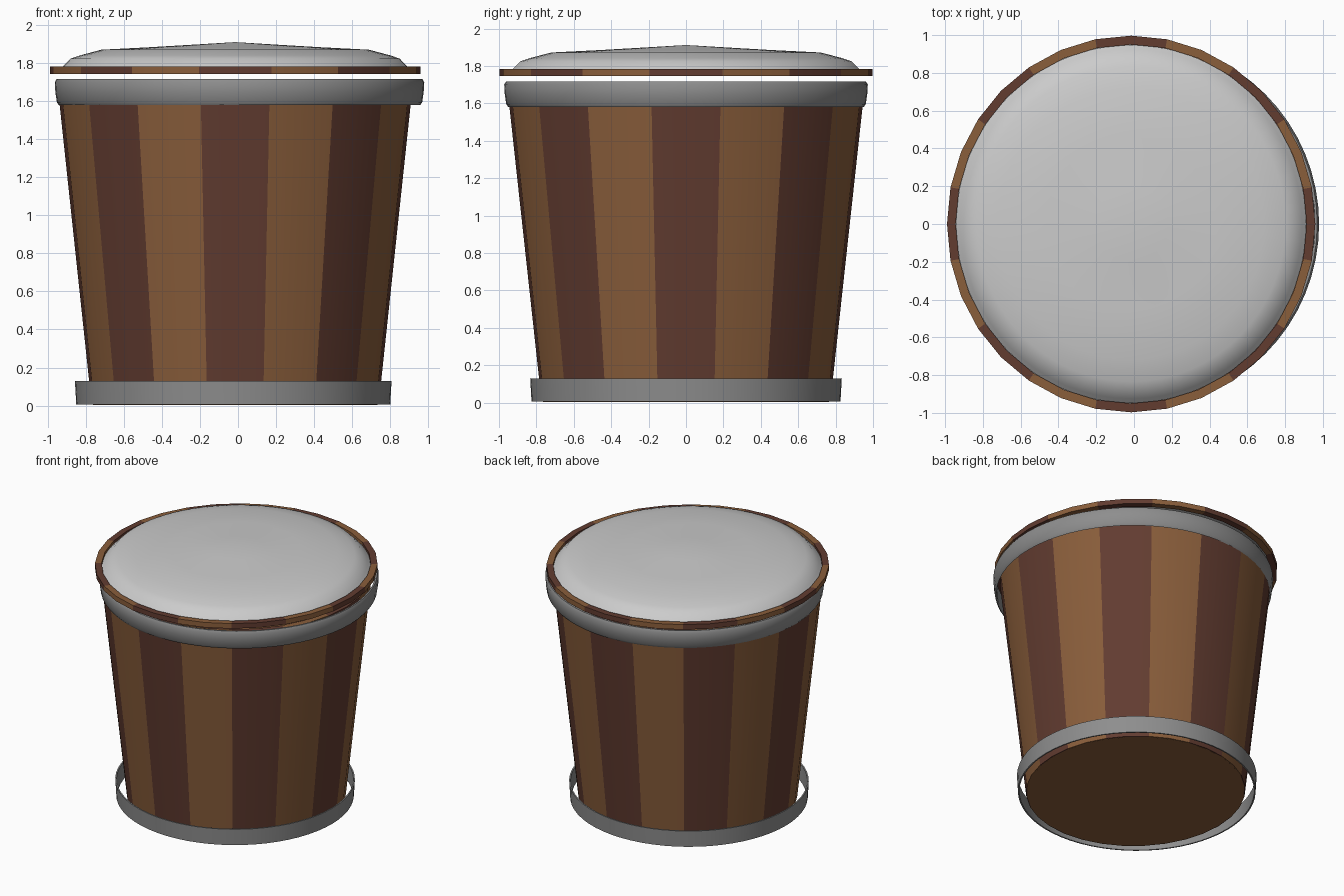
import bpy, bmesh
from math import sin, cos, pi

if "Cube" in bpy.data.objects:
    bpy.data.objects.remove(bpy.data.objects["Cube"])

CX, SX = -0.015, 0.978      # wood is slightly narrower in x and a touch off centre
STAVES = 16


def material(name, rgb):
    m = bpy.data.materials.new(name)
    m.diffuse_color = (*rgb, 1)
    m.use_nodes = True
    m.node_tree.nodes["Principled BSDF"].inputs["Base Color"].default_value = m.diffuse_color
    return m


LIGHT = material("light_wood", (0.255, 0.112, 0.044))
DARK = material("dark_wood", (0.122, 0.045, 0.030))
IRON = material("dark_iron", (0.27, 0.27, 0.27))


def finish(name, bm, mats=(), smooth=None):
    bmesh.ops.remove_doubles(bm, verts=bm.verts, dist=1e-5)
    bmesh.ops.recalc_face_normals(bm, faces=bm.faces)
    me = bpy.data.meshes.new(name)
    bm.to_mesh(me)
    bm.free()
    ob = bpy.data.objects.new(name, me)
    bpy.context.collection.objects.link(ob)
    for m in mats:
        me.materials.append(m)
    if smooth:
        bpy.ops.object.select_all(action='DESELECT')
        bpy.context.view_layer.objects.active = ob
        ob.select_set(True)
        bpy.ops.object.shade_smooth_by_angle(angle=smooth)
    return ob


def lathe(name, profile, cx, sx=1.0, closed=True, n=64, mats=(), smooth=0.6):
    """Spin an (r, z) profile round the z axis."""
    bm = bmesh.new()
    rings = [[bm.verts.new((cx + sx * r * sin(2 * pi * k / n), -r * cos(2 * pi * k / n), z))
              for k in range(n)] if r else [bm.verts.new((cx, 0, z))] * n
             for r, z in profile]
    pairs = list(zip(rings, rings[1:])) + ([(rings[-1], rings[0])] if closed else [])
    for a, b in pairs:
        for k in range(n):
            j = (k + 1) % n
            bm.faces.new(list(dict.fromkeys((a[k], a[j], b[j], b[k]))))
    return finish(name, bm, mats, smooth)


def stave(name, i, r0, r1, z0, z1, thick):
    """One wooden wedge, two facets wide."""
    bm = bmesh.new()
    loops = []
    for k in (-1, 0, 1):
        a = (2 * i + k) * pi / STAVES
        loops.append([bm.verts.new((CX + SX * r * sin(a), -r * cos(a), z))
                      for r, z in ((r0, z0), (r1, z1), (r1 - thick, z1), (r0 - thick, z0))])
    for a, b in zip(loops, loops[1:]):
        for k in range(4):
            j = (k + 1) % 4
            bm.faces.new((a[k], b[k], b[j], a[j]))
    bm.faces.new(loops[0])
    bm.faces.new(loops[-1][::-1])
    finish(name, bm, [LIGHT if i % 2 else DARK], 0.6)


# Bucket wall and the rim ring above it
for i in range(STAVES):
    stave(f"wall_stave_{i}", i, 0.772, 0.957, 0.005, 1.70, 0.045)
    stave(f"lid_rim_{i}", i, 0.997, 0.997, 1.745, 1.783, 0.047)

# Bucket floor
lathe("floor", [(0, 0.004), (0.765, 0.004), (0.74, 0.05), (0, 0.05)], CX, SX,
      closed=False, n=32, mats=[LIGHT], smooth=0.3)

# Metal bands
lathe("top_band", [(0.950, 1.58), (0.961, 1.595), (0.969, 1.65), (0.972, 1.70), (0.962, 1.718),
                   (0.950, 1.718), (0.955, 1.69), (0.945, 1.60)], 0.008, mats=[IRON])
lathe("bottom_band", [(0.826, 0.006), (0.833, 0.13), (0.823, 0.13), (0.816, 0.006)], -0.025,
      mats=[IRON])

# Domed lid
lathe("lid_dome", [(0.948, 1.762), (0.925, 1.785), (0.885, 1.825), (0.835, 1.842), (0.72, 1.872),
                   (0.46, 1.885), (0.2, 1.90), (0, 1.912)], CX, SX, closed=False, smooth=1.0)
